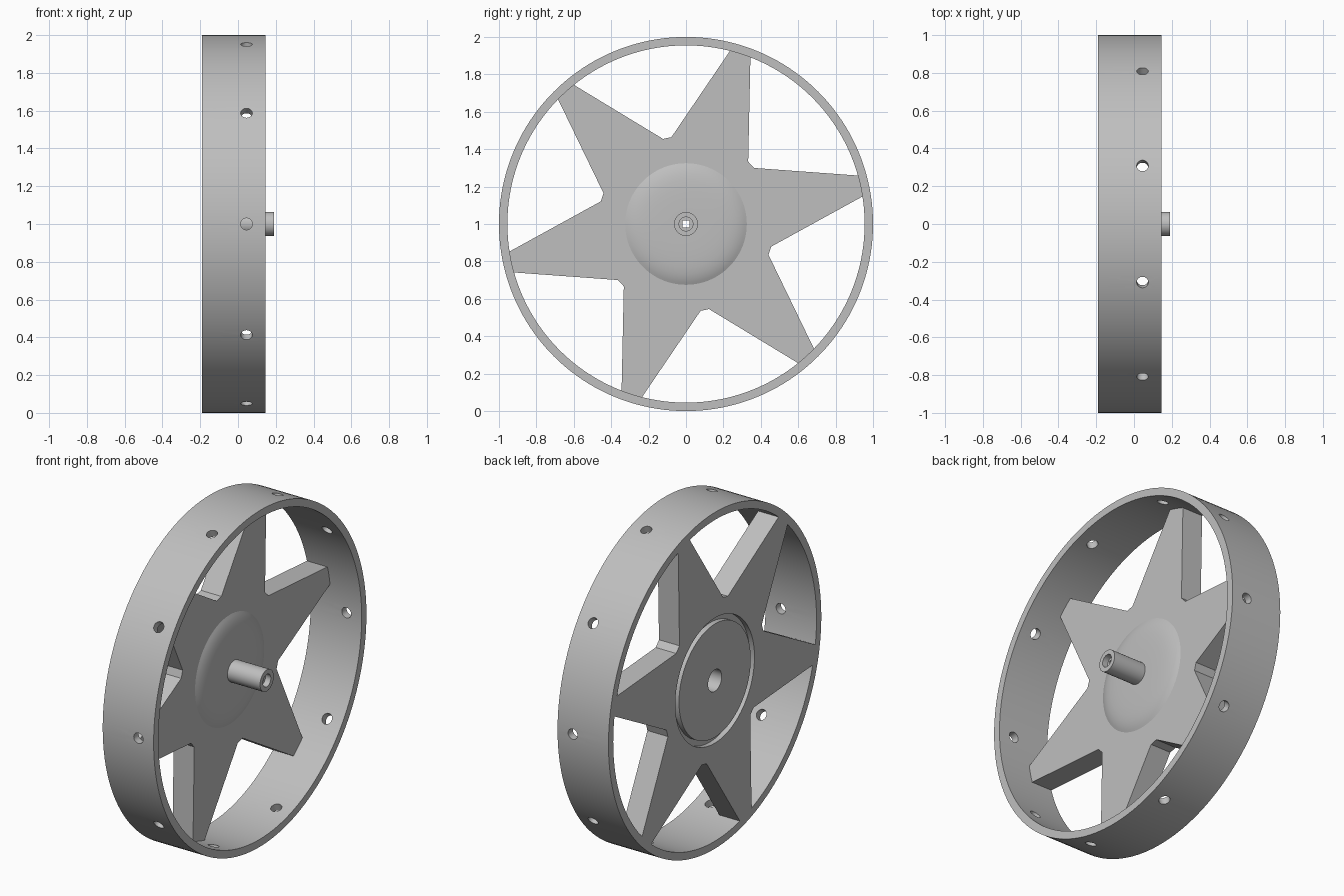
import bpy, bmesh
from math import sin, cos, radians, pi
from mathutils import Matrix, Vector

if "Cube" in bpy.data.objects:
    bpy.data.objects.remove(bpy.data.objects["Cube"])

grey = bpy.data.materials.new("plain grey")
grey.use_nodes = True
colour = (0.52, 0.52, 0.52, 1)
grey.diffuse_color = colour
grey.node_tree.nodes["Principled BSDF"].inputs["Base Color"].default_value = colour

AXLE_Z = 1.0
BACK, PLATE_FRONT, RIM_FRONT, TIP = -0.19, -0.055, 0.145, 0.19
INNER_R, SHAFT_R = 0.955, 0.064


def finish(name, bm):
    """Turn a bmesh into an object centred on the axle."""
    bmesh.ops.remove_doubles(bm, verts=bm.verts, dist=1e-5)
    bmesh.ops.recalc_face_normals(bm, faces=bm.faces)
    mesh = bpy.data.meshes.new(name)
    bm.to_mesh(mesh)
    bm.free()
    mesh.materials.append(grey)
    obj = bpy.data.objects.new(name, mesh)
    obj.location.z = AXLE_Z
    bpy.context.collection.objects.link(obj)
    return obj


def lathe(name, profile, closed=True, steps=120):
    """Revolve (x, radius) points about the x axis."""
    bm = bmesh.new()
    verts = [bm.verts.new((x, r, 0)) for x, r in profile]
    pairs = zip(verts, verts[1:] + verts[:1]) if closed else zip(verts, verts[1:])
    edges = [bm.edges.new(p) for p in pairs]
    bmesh.ops.spin(bm, geom=verts + edges, cent=(0, 0, 0), axis=(1, 0, 0),
                   angle=2 * pi, steps=steps, use_merge=True)
    return finish(name, bm)


def cut(target, cutter):
    """Subtract the cutter and discard it."""
    mod = target.modifiers.new("cut", "BOOLEAN")
    mod.operation, mod.solver, mod.object = "DIFFERENCE", "EXACT", cutter
    bpy.context.view_layer.update()
    with bpy.context.temp_override(object=target, active_object=target):
        bpy.ops.object.modifier_apply(modifier=mod.name)
    bpy.data.objects.remove(cutter)


# Rim with ten radial holes
rim = lathe("rim", [(BACK, 1), (RIM_FRONT, 1), (RIM_FRONT, INNER_R), (BACK, INNER_R)], steps=160)
bm = bmesh.new()
for i in range(10):
    a = radians(36 * i)
    out = Vector((0, cos(a), sin(a)))
    place = Matrix.Translation(out + Vector((0.045, 0, 0))) @ out.to_track_quat("Z", "Y").to_matrix().to_4x4()
    bmesh.ops.create_cone(bm, cap_ends=True, segments=24, radius1=0.031, radius2=0.031,
                          depth=0.2, matrix=place)
cut(rim, finish("hole_cutter", bm))

# Six-pointed spoke plate
bm = bmesh.new()
outline = []
for i in range(6):
    base = 42.3 + 60 * i
    for offset, r in ((-2.8, 0.471), (2.8, 0.471), (26.6, 0.957), (30, 0.957), (33.4, 0.957)):
        a = radians(base + offset)
        outline.append(bm.verts.new((BACK, r * cos(a), r * sin(a))))
face = bm.faces.new(outline)
result = bmesh.ops.extrude_face_region(bm, geom=[face])
moved = [v for v in result["geom"] if isinstance(v, bmesh.types.BMVert)]
bmesh.ops.translate(bm, verts=moved, vec=(PLATE_FRONT - BACK, 0, 0))
if not face.is_valid or len(bm.faces) < len(outline) + 2:
    bm.faces.new(outline)
plate = finish("spoke_plate", bm)

# Ring groove and centre bore in the back of the plate
cut(plate, lathe("groove_cutter", [(-0.25, 0.337), (-0.25, 0.372), (-0.16, 0.372), (-0.16, 0.337)]))
cut(plate, lathe("bore_cutter", [(-0.25, 0), (-0.25, SHAFT_R), (0, SHAFT_R), (0, 0)], closed=False))

# Low rounded hub on the front of the plate
hub = lathe("hub_dome", [(-0.07, 0.06), (-0.07, 0.325), (-0.055, 0.325), (-0.049, 0.312),
                         (-0.042, 0.295), (-0.035, 0.268), (-0.03, 0.235),
                         (-0.027, 0.19), (-0.025, 0.13), (-0.025, 0.06)])

# Shaft with a counterbore and a square through hole
shaft = lathe("shaft", [(-0.07, 0), (-0.07, SHAFT_R), (TIP, SHAFT_R), (TIP, 0.037),
                        (0.155, 0.037), (0.155, 0)], closed=False, steps=48)
bm = bmesh.new()
bmesh.ops.create_cube(bm, size=1, matrix=Matrix.Diagonal((1, 0.038, 0.038, 1)))
cut(shaft, finish("square_cutter", bm))

# Smooth round surfaces, keep edges crisp
for obj in (rim, plate, hub, shaft):
    bpy.ops.object.select_all(action="DESELECT")
    obj.select_set(True)
    bpy.context.view_layer.objects.active = obj
    bpy.ops.object.shade_smooth_by_angle(angle=radians(28))
